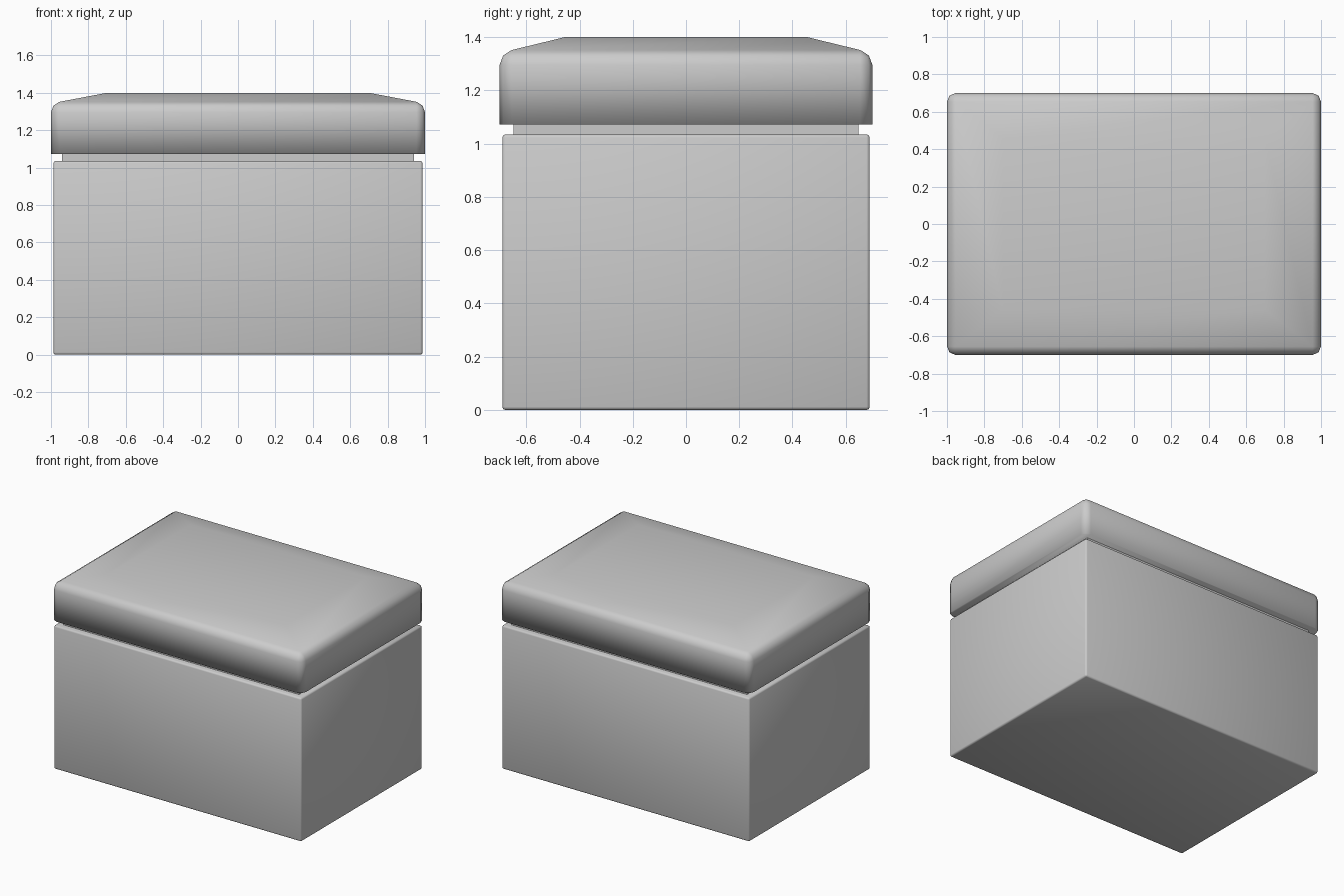
import bpy, bmesh

if "Cube" in bpy.data.objects:
    bpy.data.objects.remove(bpy.data.objects["Cube"])


def layered_box(name, layers, bevel=0, segments=2, pick=None, smooth=True):
    """Stack rectangles (half x, half y, z), cap both ends, bevel the picked edges."""
    bm = bmesh.new()
    rings = [[bm.verts.new((sx * x, sy * y, z))
              for sx, sy in ((-1, -1), (1, -1), (1, 1), (-1, 1))]
             for x, y, z in layers]
    bm.faces.new(rings[0][::-1])
    bm.faces.new(rings[-1])
    for a, b in zip(rings, rings[1:]):
        for i in range(4):
            j = (i + 1) % 4
            bm.faces.new((a[i], a[j], b[j], b[i]))
    if bevel:
        edges = [e for e in bm.edges if pick is None or pick(e)]
        bmesh.ops.bevel(bm, geom=edges, offset=bevel, segments=segments,
                        profile=0.5, affect='EDGES', clamp_overlap=True)
    bmesh.ops.recalc_face_normals(bm, faces=bm.faces[:])
    for f in bm.faces:
        f.smooth = smooth
    mesh = bpy.data.meshes.new(name)
    bm.to_mesh(mesh)
    bm.free()
    obj = bpy.data.objects.new(name, mesh)
    bpy.context.collection.objects.link(obj)
    return obj


# Box body with finely softened edges
layered_box("box_body", [(0.987, 0.69, 0), (0.987, 0.69, 1.035)], bevel=0.012)

# Recessed neck between body and lid
layered_box("neck", [(0.94, 0.648, 1.02), (0.94, 0.648, 1.09)], smooth=False)

# Lid: straight skirt, sloped shoulders, flat plateau; rim and corners rounded
RIM = 1.342


def rim_or_corner(e):
    zs = sorted(v.co.z for v in e.verts)
    return abs(zs[1] - RIM) < 1e-4


layered_box("lid", [(1.0, 0.70, 1.072), (1.0, 0.70, RIM), (0.70, 0.457, 1.40)],
            bevel=0.046, pick=rim_or_corner)
